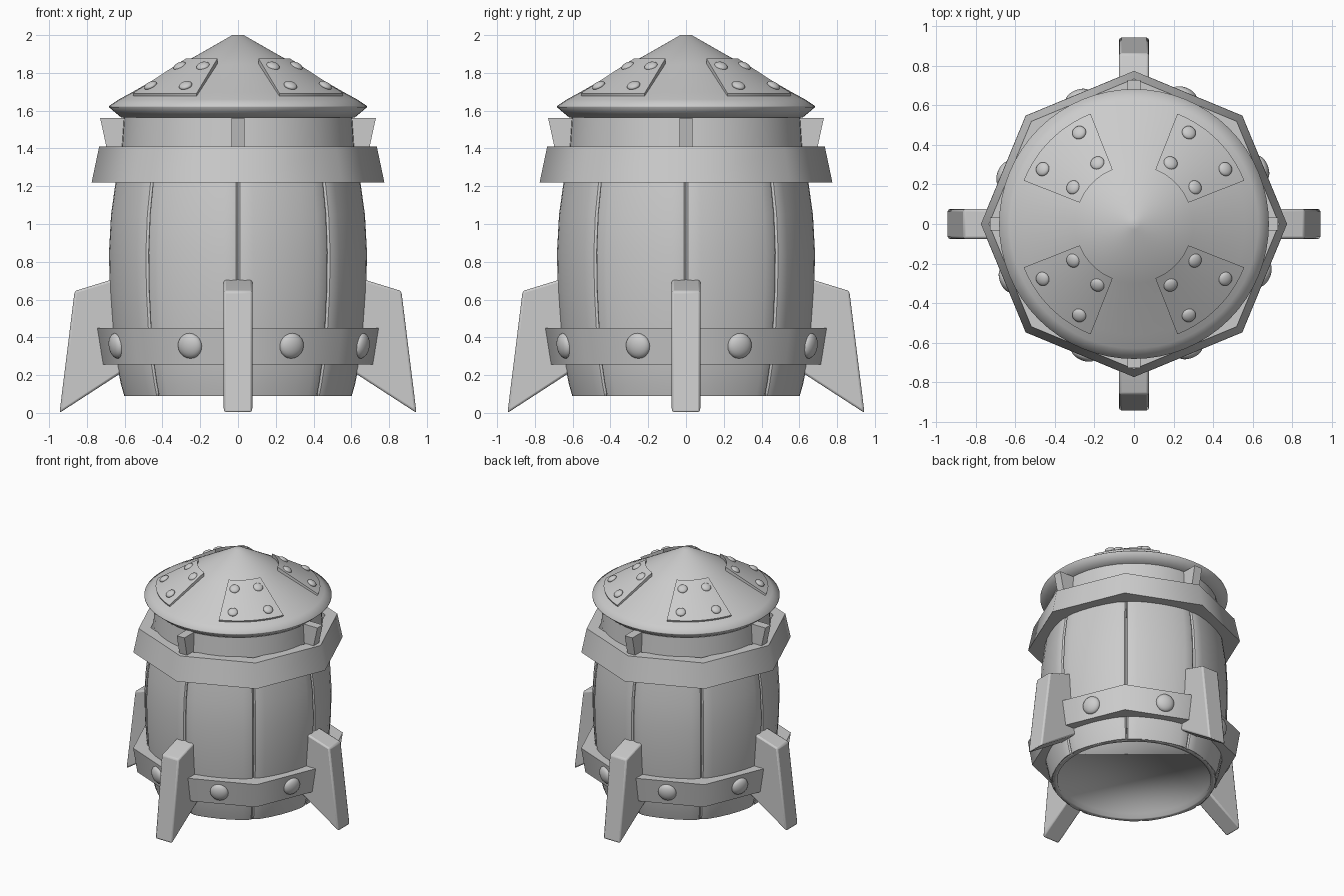
import bpy, bmesh
from math import sin, cos, pi, radians
from mathutils import Vector, Matrix

cube = bpy.data.objects.get("Cube")
if cube:
    bpy.data.objects.remove(cube, do_unlink=True)

GREY = (0.6, 0.6, 0.6, 1)
grey = bpy.data.materials.new("plain grey")
grey.use_nodes = True
grey.diffuse_color = GREY
grey.node_tree.nodes["Principled BSDF"].inputs["Base Color"].default_value = GREY


def finish(name, bm, smooth=None, bevel=0):
    """Turn a bmesh into a named object with the shared material."""
    bmesh.ops.recalc_face_normals(bm, faces=bm.faces[:])
    mesh = bpy.data.meshes.new(name)
    bm.to_mesh(mesh)
    bm.free()
    mesh.materials.append(grey)
    obj = bpy.data.objects.new(name, mesh)
    bpy.context.collection.objects.link(obj)
    if bevel:
        mod = obj.modifiers.new("Bevel", 'BEVEL')
        mod.width = bevel
        mod.segments = 2
    if smooth:
        bpy.ops.object.select_all(action='DESELECT')
        obj.select_set(True)
        bpy.context.view_layer.objects.active = obj
        bpy.ops.object.shade_smooth_by_angle(angle=radians(smooth))


def loft(rings, loop=False):
    """Skin a list of closed rings, capping the ends unless looped."""
    bm = bmesh.new()
    rows = [[bm.verts.new(p) for p in ring] for ring in rings]
    pairs = list(zip(rows, rows[1:]))
    if loop:
        pairs.append((rows[-1], rows[0]))
    for a, b in pairs:
        for i in range(len(a)):
            j = (i + 1) % len(a)
            bm.faces.new((a[i], a[j], b[j], b[i]))
    if not loop:
        bm.faces.new(rows[0])
        bm.faces.new(rows[-1])
    return bm


def polar(r, angle, z):
    return Vector((r * cos(angle), r * sin(angle), z))


def lathe(name, profile, sides, loop=True, smooth=30):
    rings = [[polar(r, 2 * pi * i / sides, z) for i in range(sides)] for r, z in profile]
    finish(name, loft(rings, loop), smooth)


def radial_block(name, profile, width, angle, bevel=0):
    """Extrude an (r, z) outline sideways and turn it around the z axis."""
    rot = Matrix.Rotation(angle, 3, 'Z')
    rings = [[rot @ Vector((r, y, z)) for r, z in profile] for y in (-width / 2, width / 2)]
    finish(name, loft(rings), 30 if bevel else None, bevel)


def rivet(name, place, normal, radius, height):
    bm = bmesh.new()
    bmesh.ops.create_uvsphere(bm, u_segments=20, v_segments=12, radius=1)
    turn = normal.to_track_quat('Z', 'Y').to_matrix().to_4x4()
    scale = Matrix.Diagonal((radius, radius, height, 1))
    bm.transform(Matrix.Translation(place) @ turn @ scale)
    finish(name, bm, 60)


# Barrel staves: bulging planks with rounded long edges
STAVE = [(0.09, 0.605), (0.15, 0.622), (0.25, 0.643), (0.45, 0.668), (0.65, 0.682),
         (0.85, 0.686), (1.05, 0.675), (1.25, 0.647), (1.35, 0.63)]
ACROSS = [(-0.998, 0.975), (-0.96, 0.99), (-0.87, 0.997), (-0.7, 0.996), (-0.35, 0.987)]
ACROSS += [(0, 0.984)] + [(-t, s) for t, s in reversed(ACROSS)]
for k in range(8):
    mid = radians(22.5 + 45 * k)
    rings = []
    for z, r in STAVE:
        outer = [polar(r * s, mid + t * pi / 8, z) for t, s in ACROSS]
        inner = [polar(0.575, mid + t * pi / 8, z) for t, s in reversed(ACROSS)]
        rings.append(outer + inner)
    finish(f"barrel_stave_{k + 1}", loft(rings), 35)

# Recessed base, neck and the two octagonal hoops
lathe("barrel_base", [(0.595, 1.25), (0.595, 0.09), (0.56, 0.09), (0.56, 0.13)], 48,
      loop=False, smooth=95)
lathe("neck", [(0.63, 1.2), (0.605, 1.58), (0.56, 1.58), (0.56, 1.2)], 48)
lathe("upper_hoop", [(0.775, 1.22), (0.735, 1.41), (0.645, 1.41), (0.645, 1.22)], 8, smooth=50)
lathe("lower_hoop", [(0.745, 0.255), (0.776, 0.45), (0.645, 0.45), (0.645, 0.255)], 8, smooth=50)

# Conical lid with a rim that turns under
TIP, SLOPE = 2.0, 0.57


def cone_z(r):
    return TIP - SLOPE * (r - 0.03)


lathe("lid", [(0.03, TIP), (0.3, cone_z(0.3)), (0.56, cone_z(0.56)), (0.63, 1.66),
              (0.683, 1.625), (0.683, 1.618), (0.62, 1.565), (0.5, 1.565)], 64,
      loop=False, smooth=80)

# Riveted plates on the lid
up = Vector((SLOPE, 0, 1)).normalized()
for k in range(4):
    mid = radians(45 + 90 * k)
    rings = []
    for i in range(13):
        a = mid + radians(-23.5 + 47 * i / 12)
        rings.append([polar(r, a, cone_z(r) + h)
                      for r, h in ((0.3, -0.02), (0.59, -0.02), (0.6, 0.016), (0.295, 0.028))])
    finish(f"lid_plate_{k + 1}", loft(rings), 30)
    for r, spread in ((0.36, 14), (0.54, 14)):
        for side in (-1, 1):
            a = mid + radians(side * spread)
            normal = Matrix.Rotation(a, 3, 'Z') @ up
            rivet("lid_rivet", polar(r, a, cone_z(r) + 0.024), normal, 0.036, 0.018)

# Fins and neck pegs on the four sides
FIN = [(0.61, 0.715), (0.67, 0.705), (0.865, 0.645), (0.945, 0.0), (0.61, 0.217)]
PEG = [(0.59, 1.4), (0.695, 1.4), (0.73, 1.562), (0.59, 1.562)]
for k in range(4):
    radial_block(f"fin_{k + 1}", FIN, 0.152, k * pi / 2, 0.012)
    radial_block(f"neck_peg_{k + 1}", PEG, 0.068, k * pi / 2)

# Large rivets on the lower hoop faces
for k in range(8):
    a = radians(22.5 + 45 * k)
    place = polar(0.702, a, 0.355) + polar(0.016, a + pi / 2, 0)
    rivet(f"hoop_rivet_{k + 1}", place, polar(1, a, -0.15), 0.068, 0.036)
